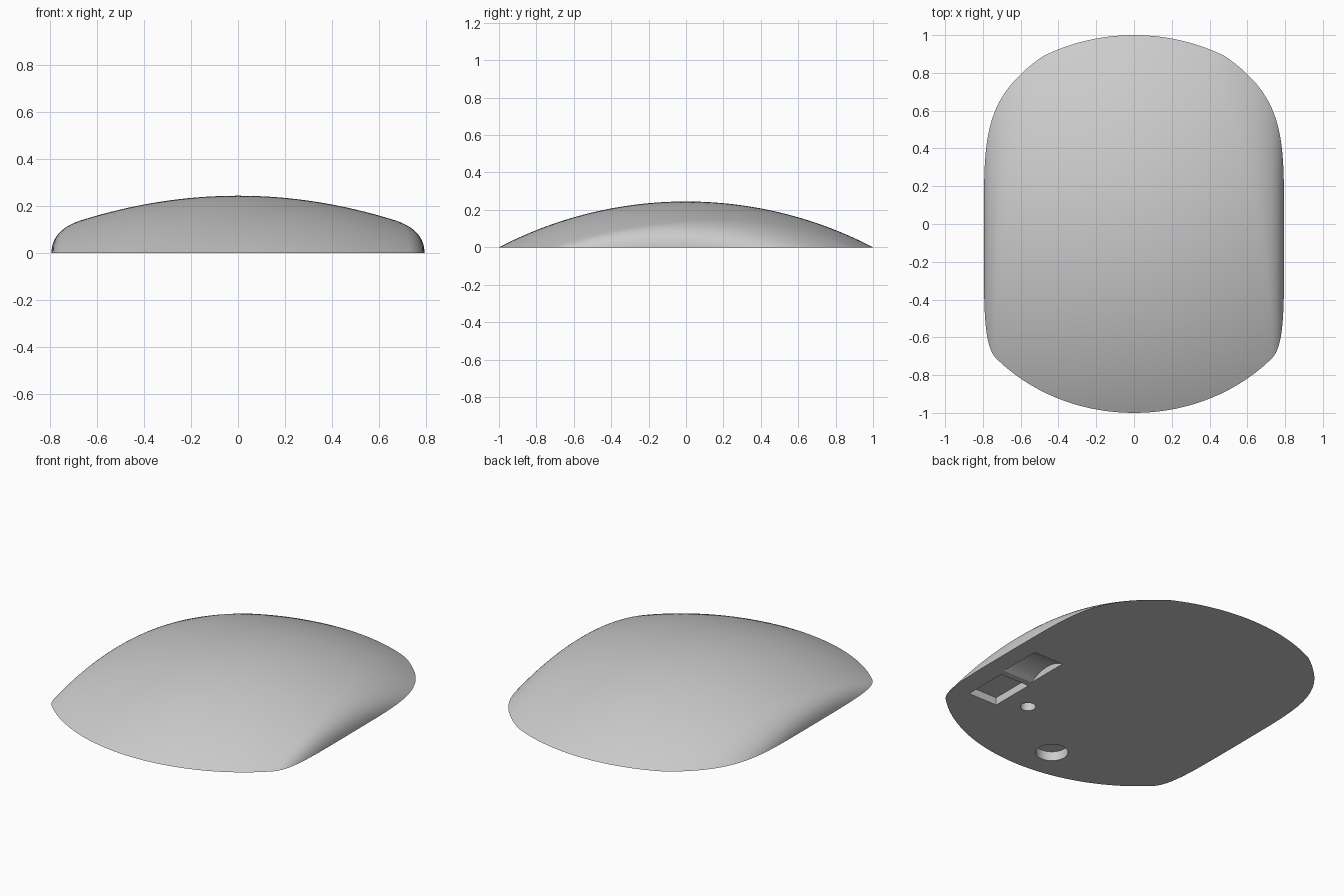
import bpy
import bmesh
from math import sqrt

cube = bpy.data.objects.get("Cube")
if cube:
    bpy.data.objects.remove(cube, do_unlink=True)

HALF_WIDTH = 0.795
HEIGHT = 0.245
ROWS, ARC_STEPS, FILLET_STEPS = 96, 16, 14

grey = bpy.data.materials.new("light_grey")
grey.use_nodes = True
colour = (0.6, 0.6, 0.6, 1)
grey.diffuse_color = colour
grey.node_tree.nodes["Principled BSDF"].inputs["Base Color"].default_value = colour


def finish(name, bm):
    bmesh.ops.recalc_face_normals(bm, faces=bm.faces)
    mesh = bpy.data.meshes.new(name)
    bm.to_mesh(mesh)
    bm.free()
    mesh.materials.append(grey)
    obj = bpy.data.objects.new(name, mesh)
    bpy.context.collection.objects.link(obj)
    return obj


def crown(x):
    return HEIGHT - 0.234 * x * x


def lengthwise_drop(y):
    radius = (1 + HEIGHT ** 2) / (2 * HEIGHT)
    return radius - sqrt(radius ** 2 - y * y)


def half_section(y):
    """Crowned top, fillet that widens to the back, then a straight side."""
    t = max(-0.8, min(0.8, y))
    start = 0.67 - 0.155 * t - 0.1 * t * t
    points = [(start * i / ARC_STEPS, crown(start * i / ARC_STEPS))
              for i in range(ARC_STEPS)]
    a = (start, crown(start))
    b = (HALF_WIDTH, crown(HALF_WIDTH))
    c = (HALF_WIDTH, -0.03 * t - 0.002)
    for i in range(FILLET_STEPS + 1):
        k = i / FILLET_STEPS
        points.append(tuple((1 - k) ** 2 * p + 2 * k * (1 - k) * q + k * k * r
                            for p, q, r in zip(a, b, c)))
    points.append((HALF_WIDTH, -0.3))
    return points


# Shell: sections lowered along a lengthwise arc, cut flat at the base
bm = bmesh.new()
rows = []
for j in range(ROWS + 1):
    y = -1.02 + 2.04 * j / ROWS
    half = half_section(y)
    section = [(-x, z) for x, z in reversed(half[1:])] + half
    rows.append([bm.verts.new((x, y, z - lengthwise_drop(y))) for x, z in section])
for low, high in zip(rows, rows[1:]):
    for i in range(len(low) - 1):
        bm.faces.new((low[i], low[i + 1], high[i + 1], high[i]))
bmesh.ops.bisect_plane(bm, geom=bm.verts[:] + bm.edges[:] + bm.faces[:],
                       plane_co=(0, 0, 0), plane_no=(0, 0, 1), clear_inner=True)
bmesh.ops.remove_doubles(bm, verts=bm.verts, dist=0.0001)
bmesh.ops.edgeloop_fill(bm, edges=[e for e in bm.edges if e.is_boundary])
shell = finish("shell", bm)


def extruded_cutter(name, profile, offset):
    bm = bmesh.new()
    face = bm.faces.new([bm.verts.new(p) for p in profile])
    result = bmesh.ops.extrude_face_region(bm, geom=[face])
    moved = [v for v in result["geom"] if isinstance(v, bmesh.types.BMVert)]
    bmesh.ops.translate(bm, verts=moved, vec=offset)
    return finish(name, bm)


def round_cutter(name, x, y, radius, depth):
    bm = bmesh.new()
    bmesh.ops.create_cone(bm, cap_ends=True, segments=32, radius1=radius,
                          radius2=radius, depth=2 * depth)
    bmesh.ops.translate(bm, verts=bm.verts, vec=(x, y, 0))
    return finish(name, bm)


# Underside recesses: square pocket, arched pocket and two round holes
box = [(0.48, y, z) for y, z in
       ((-0.585, -0.1), (-0.315, -0.1), (-0.315, 0.045), (-0.585, 0.045))]
arch = [(0.49, -0.145 + 0.013 * i, 0.04 * (1 - (i / 10) ** 2)) for i in range(-10, 11)]
arch += [(0.49, -0.015, -0.1), (0.49, -0.275, -0.1)]
cutters = [
    extruded_cutter("square_pocket", box, (0.19, 0, 0)),
    extruded_cutter("arched_pocket", arch, (0.195, 0, 0)),
    round_cutter("small_hole", 0.335, -0.49, 0.042, 0.055),
    round_cutter("large_hole", -0.08, -0.785, 0.088, 0.055),
]
bpy.ops.object.select_all(action="DESELECT")
shell.select_set(True)
bpy.context.view_layer.objects.active = shell
for cutter in cutters:
    cutter.hide_render = True
    cut = shell.modifiers.new(cutter.name, "BOOLEAN")
    cut.operation = "DIFFERENCE"
    cut.solver = "EXACT"
    cut.object = cutter
    bpy.ops.object.modifier_apply(modifier=cut.name)
    bpy.data.objects.remove(cutter, do_unlink=True)
bpy.ops.object.shade_smooth_by_angle()
